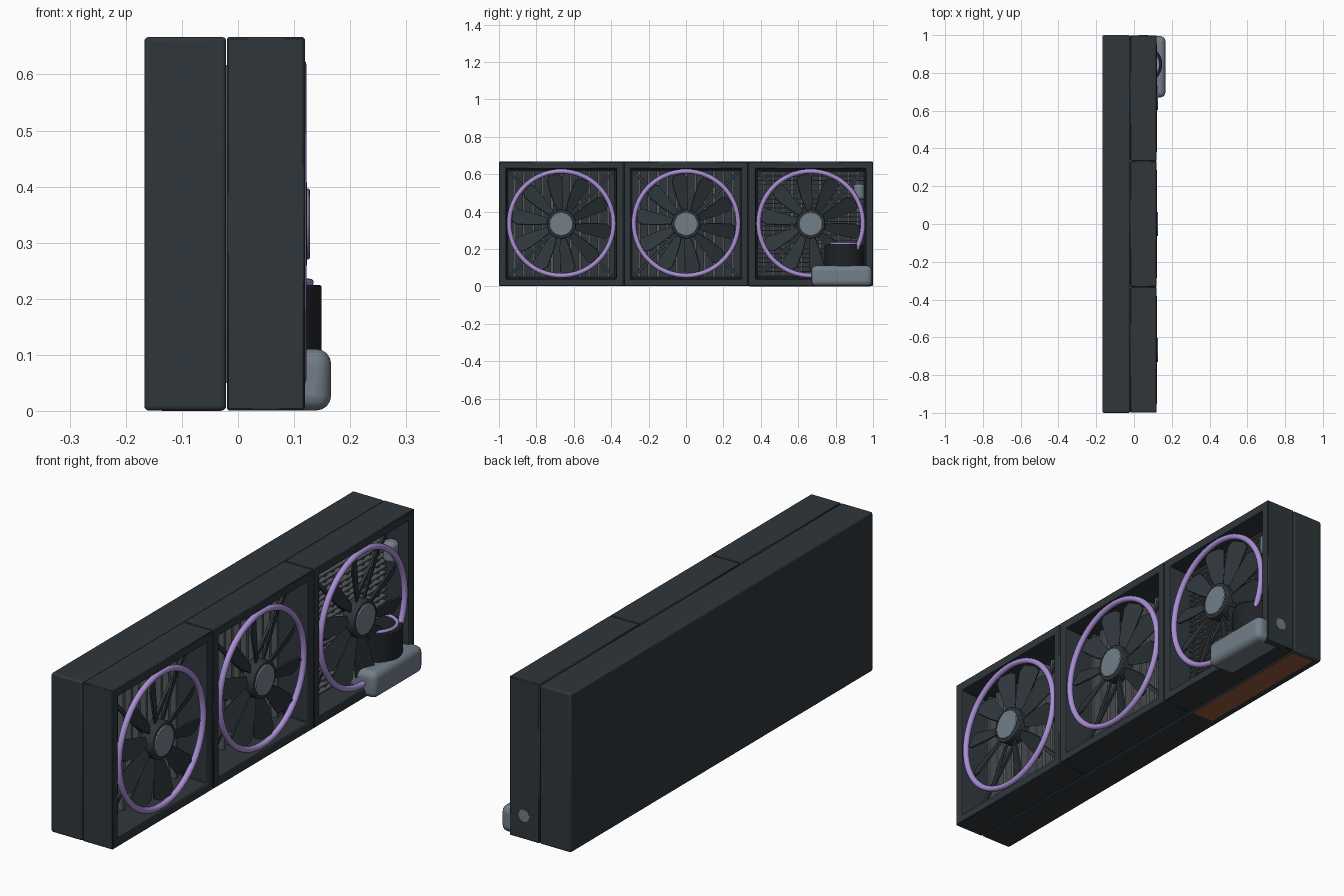
import bpy, bmesh, math
from mathutils import Matrix, Vector

if "Cube" in bpy.data.objects:
    bpy.data.objects.remove(bpy.data.objects["Cube"], do_unlink=True)


def material(name, rgb):
    m = bpy.data.materials.new(name)
    m.use_nodes = True
    m.diffuse_color = (*rgb, 1)
    m.node_tree.nodes["Principled BSDF"].inputs["Base Color"].default_value = (*rgb, 1)
    return m


SLATE = material("dark slate", (0.028, 0.037, 0.044))
BLACK = material("near black", (0.014, 0.017, 0.020))
GREY = material("blue grey", (0.17, 0.21, 0.25))
FIN = material("fin grey", (0.09, 0.10, 0.11))
PURPLE = material("lavender", (0.40, 0.27, 0.66))
COPPER = material("copper", (0.30, 0.10, 0.045))


def finish(name, bm, mat, bevel=0, segments=2, smooth=True):
    bmesh.ops.recalc_face_normals(bm, faces=bm.faces)
    mesh = bpy.data.meshes.new(name)
    bm.to_mesh(mesh)
    bm.free()
    mesh.materials.append(mat)
    ob = bpy.data.objects.new(name, mesh)
    bpy.context.collection.objects.link(ob)
    if bevel:
        mod = ob.modifiers.new("bevel", "BEVEL")
        mod.width, mod.segments = bevel, segments
    if smooth:
        bpy.ops.object.select_all(action="DESELECT")
        ob.select_set(True)
        bpy.context.view_layer.objects.active = ob
        bpy.ops.object.shade_smooth_by_angle(angle=math.radians(35))
    return ob


def add_box(bm, lo, hi):
    lo, hi = Vector(lo), Vector(hi)
    bmesh.ops.create_cube(bm, size=1, matrix=Matrix.Translation((lo + hi) / 2)
                          @ Matrix.Diagonal((*(hi - lo), 1)))


def box(name, lo, hi, mat, bevel=0, segments=2):
    bm = bmesh.new()
    add_box(bm, lo, hi)
    return finish(name, bm, mat, bevel, segments)


def cylinder(name, centre, radius, depth, axis, mat, bevel=0):
    bm = bmesh.new()
    turn = Vector((0, 0, 1)).rotation_difference(Vector(axis)).to_matrix().to_4x4()
    bmesh.ops.create_cone(bm, cap_ends=True, segments=48, radius1=radius,
                          radius2=radius, depth=depth,
                          matrix=Matrix.Translation(centre) @ turn)
    return finish(name, bm, mat, bevel)


def torus(name, centre, radius, tube, axis, mat):
    turn = Vector((0, 0, 1)).rotation_difference(Vector(axis)).to_euler()
    bpy.ops.mesh.primitive_torus_add(location=centre, rotation=turn, major_radius=radius,
                                     minor_radius=tube, major_segments=64, minor_segments=12)
    ob = bpy.context.object
    ob.name = name
    ob.data.materials.append(mat)
    bpy.ops.object.shade_smooth()
    return ob


H = 0.667          # height of the body and of each square fan frame
MID = H / 2
BASE = 0.001       # body sits a hair above the copper plate


def fan_frame(name, cy):
    # square frame: nested square loops bridged into a hollow box
    bm = bmesh.new()

    def loop(x, half):
        return [bm.verts.new((x, cy + sy * half, MID + BASE / 2 + sz * half))
                for sy, sz in ((-1, -1), (1, -1), (1, 1), (-1, 1))]
    half = MID - BASE
    loops = [loop(-0.02, half), loop(0.119, half), loop(0.119, 0.297),
             loop(0.10, 0.293), loop(-0.02, 0.285)]
    for a, b in zip(loops, loops[1:] + loops[:1]):
        for i in range(4):
            j = (i + 1) % 4
            bm.faces.new((a[i], a[j], b[j], b[i]))
    return finish(name, bm, SLATE, 0.003, 1)


def fan_blades(name, cy, count=10):
    # each blade is a pitched, outward flaring plate with a rounded tip
    profile = [(0.065, -0.014), (0.14, -0.036), (0.235, -0.052), (0.262, -0.038),
               (0.268, 0.012), (0.252, 0.036), (0.14, 0.026), (0.065, 0.014)]
    bm = bmesh.new()
    pitch = Matrix.Rotation(math.radians(24), 4, "Z")
    for k in range(count):
        spin = Matrix.Rotation(math.tau * (k + 0.2) / count, 4, "X")
        place = Matrix.Translation((0.088, cy, MID)) @ spin @ pitch
        face = bm.faces.new([bm.verts.new(place @ Vector((0, w, r))) for r, w in profile])
        out = bmesh.ops.extrude_face_region(bm, geom=[face])
        push = (place.to_3x3() @ Vector((1, 0, 0))) * 0.007
        bmesh.ops.translate(bm, vec=push,
                            verts=[v for v in out["geom"] if isinstance(v, bmesh.types.BMVert)])
    return finish(name, bm, SLATE, smooth=False)


# radiator body behind the fans
box("radiator_body", (-0.167, -1, BASE), (-0.021, 1, H), SLATE, 0.008, 3)
box("copper_plate", (-0.135, 0.34, 0), (-0.03, 0.985, 0.004), COPPER)

# three fans in a row, each with frame, fins, ring, blades and hub
for label, cy in (("front", -0.6667), ("middle", 0), ("rear", 0.6667)):
    fan_frame(label + "_fan_frame", cy)
    bm = bmesh.new()
    for k in range(-5, 6):
        y = cy + k * 0.05
        add_box(bm, (-0.022, y - 0.007, 0.05), (0.01, y + 0.007, 0.617))
    finish(label + "_vertical_fins", bm, FIN, smooth=False)
    torus(label + "_light_ring", (0.110, cy, MID + 0.003), 0.279, 0.0125, (1, 0, 0), PURPLE)
    fan_blades(label + "_fan_blades", cy)
    cylinder(label + "_hub_rim", (0.095, cy, MID), 0.077, 0.056, (1, 0, 0), SLATE, 0.004)
    cylinder(label + "_hub_cap", (0.115, cy, MID), 0.063, 0.026, (1, 0, 0), GREY, 0.003)
    # slim spokes holding the motor
    bm = bmesh.new()
    for k in range(4):
        part = bmesh.ops.create_cube(bm, size=1, matrix=Matrix.Translation((0.045, cy, MID))
                                     @ Matrix.Rotation(math.radians(45 + 90 * k), 4, "X")
                                     @ Matrix.Translation((0, 0, 0.2))
                                     @ Matrix.Diagonal((0.012, 0.016, 0.38, 1)))
    finish(label + "_fan_spokes", bm, SLATE, smooth=False)

# stacked horizontal fins behind the rear fan
bm = bmesh.new()
for k in range(24):
    z = 0.055 + k * 0.0243
    add_box(bm, (-0.022, 0.385, z - 0.003), (0.025, 0.95, z + 0.003))
finish("rear_horizontal_fins", bm, FIN, smooth=False)

# pump on its rounded foot, with a lavender collar
box("pump_foot", (0.03, 0.67, BASE), (0.166, 0.995, 0.111), GREY, 0.027, 4)
cylinder("pump_body", (0.045, 0.845, 0.155), 0.104, 0.139, (0, 0, 1), BLACK, 0.003)
torus("pump_light_ring", (0.045, 0.845, 0.229), 0.083, 0.007, (0, 0, 1), PURPLE)

# hose fittings
cylinder("upper_hose_fitting", (0.06, 0.925, 0.505), 0.03, 0.085, (0, 0, 1), GREY, 0.014)
cylinder("lower_hose_fitting", (0.05, 0.985, 0.10), 0.025, 0.031, (0, 1, 0), GREY)
